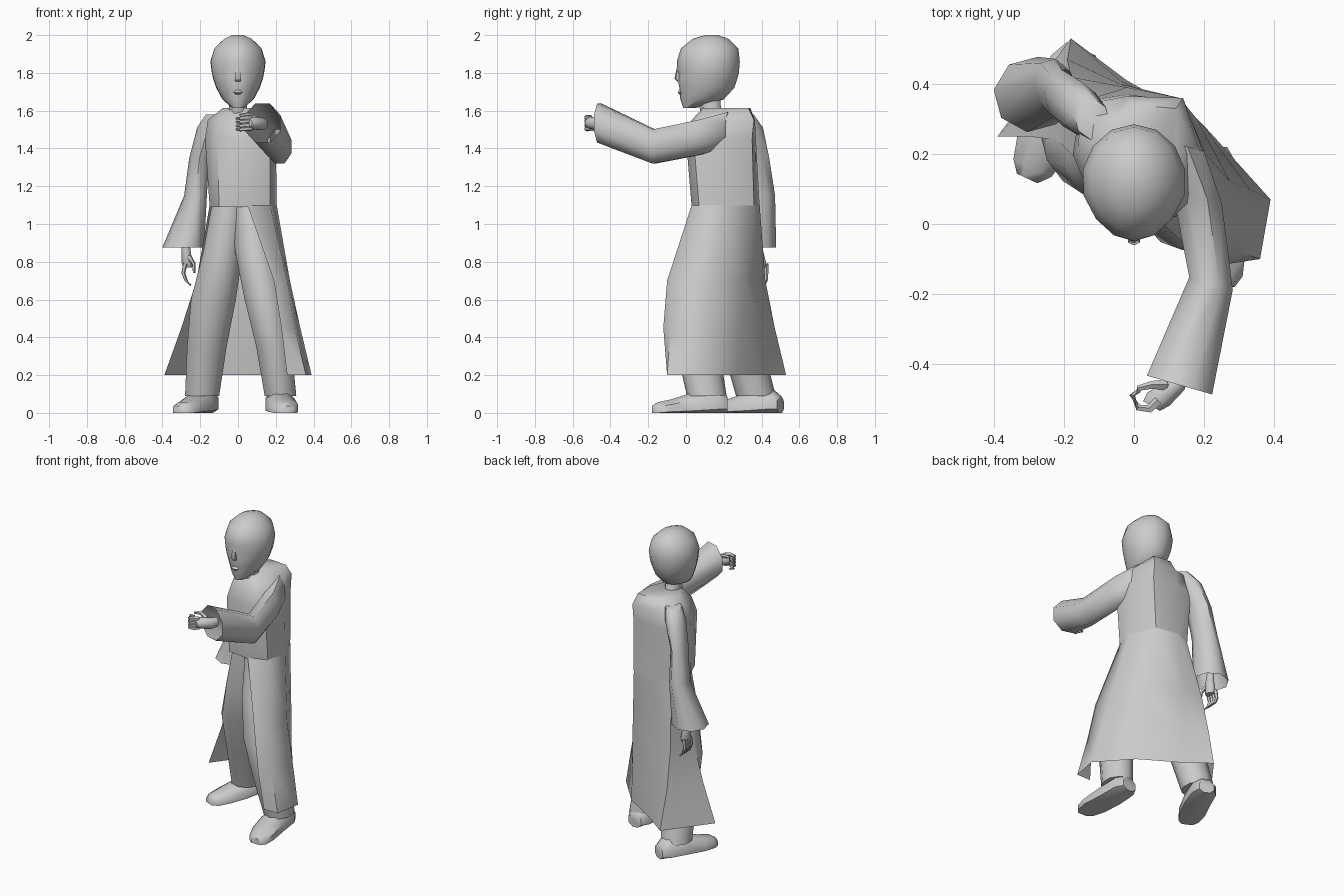
import bpy, bmesh, math
from mathutils import Vector

if "Cube" in bpy.data.objects:
    bpy.data.objects.remove(bpy.data.objects["Cube"], do_unlink=True)

grey = bpy.data.materials.new("plain_grey")
grey.use_nodes = True
grey.diffuse_color = (0.6, 0.6, 0.6, 1)
grey.node_tree.nodes["Principled BSDF"].inputs["Base Color"].default_value = (0.6, 0.6, 0.6, 1)


def loft(name, rings, closed=True, cap_start=True, cap_end=True, angle=55):
    """Skin a list of equally long point rings."""
    bm = bmesh.new()
    rows = [[bm.verts.new(p) for p in ring] for ring in rings]
    count = len(rows[0])
    for low, high in zip(rows, rows[1:]):
        for i in range(count if closed else count - 1):
            j = (i + 1) % count
            bm.faces.new((low[i], low[j], high[j], high[i]))
    if closed and cap_start:
        bm.faces.new(rows[0][::-1])
    if closed and cap_end:
        bm.faces.new(rows[-1])
    bmesh.ops.recalc_face_normals(bm, faces=bm.faces)
    mesh = bpy.data.meshes.new(name)
    bm.to_mesh(mesh)
    bm.free()
    mesh.materials.append(grey)
    obj = bpy.data.objects.new(name, mesh)
    bpy.context.collection.objects.link(obj)
    bpy.ops.object.select_all(action='DESELECT')
    obj.select_set(True)
    bpy.context.view_layer.objects.active = obj
    bpy.ops.object.shade_smooth_by_angle(angle=math.radians(angle))
    return obj


def tube(name, sections, sides=8, upright=False, turn=0, **options):
    """Loft ellipses (x, y, z, half width, half depth), lying flat or upright."""
    t = math.radians(turn)
    across = Vector((math.cos(t), math.sin(t), 0))
    other = Vector((0, 0, 1)) if upright else Vector((-math.sin(t), math.cos(t), 0))
    rings = []
    for x, y, z, a, b in sections:
        ring = []
        for i in range(sides):
            s = math.tau * (i + 0.5) / sides
            p = Vector((x, y, z)) + across * a * math.cos(s) + other * b * math.sin(s)
            p.z = max(p.z, 0)
            ring.append(p)
        rings.append(ring)
    return loft(name, rings, **options)


def finger(name, points, radius):
    """A thin tapering digit along a path."""
    rings = []
    for k, p in enumerate(points):
        p = Vector(p)
        ahead = Vector(points[min(k + 1, len(points) - 1)]) - Vector(points[max(k - 1, 0)])
        u = ahead.orthogonal().normalized()
        v = ahead.cross(u).normalized()
        r = radius * (1 - 0.5 * k / (len(points) - 1))
        rings.append([p + r * (u * math.cos(i * math.tau / 5) + v * math.sin(i * math.tau / 5))
                      for i in range(5)])
    return loft(name, rings)


def level(z, outline):
    return [(x, y, z) for x, y in outline]


# Coat body, from waist to collar
waist = [(.05, .03), (.17, .07), (.205, .2), (.13, .36), (-.02, .39), (-.13, .34), (-.15, .17), (-.1, .05)]
chest = [(.06, 0), (.17, .04), (.2, .2), (.14, .35), (-.02, .37), (-.15, .35), (-.175, .2), (-.11, .04)]
shoulder = [(.06, .03), (.15, .06), (.19, .2), (.14, .36), (-.02, .365), (-.15, .34), (-.16, .22), (-.09, .07)]
collar = [(.04, .09), (.08, .1), (.12, .2), (.12, .33), (0, .34), (-.07, .27), (-.08, .18), (-.03, .1)]
loft("coat_body", [level(1.09, waist), level(1.45, chest), level(1.55, shoulder), level(1.615, collar)])

# Coat skirt, open at the front
thigh = [(.19, -.1), (.26, -.05), (.275, .12), (.18, .3), (-.04, .4), (-.18, .42), (-.22, .24)]
knee = [(.23, -.12), (.3, -.08), (.33, .1), (.19, .29), (-.04, .41), (-.19, .47), (-.3, .25)]
hem = [(.26, -.1), (.36, -.1), (.39, .07), (.21, .27), (-.02, .41), (-.18, .53), (-.39, .25)]
loft("coat_skirt", [level(1.1, waist[:-1]), level(.7, thigh), level(.45, knee), level(.2, hem)],
     closed=False)

# Sleeves, open at the cuffs
tube("left_sleeve", [(.12, .23, 1.5, .09, .1), (.18, .08, 1.46, .08, .1),
                     (.22, -.17, 1.41, .07, .098), (.13, -.46, 1.535, .105, .112)],
     upright=True, turn=-16, cap_end=False)
tube("right_sleeve", [(-.12, .3, 1.58, .05, .06), (-.155, .33, 1.51, .06, .08),
                      (-.205, .36, 1.35, .05, .085), (-.225, .39, 1.15, .058, .085),
                      (-.29, .37, .875, .112, .108)], turn=15, cap_end=False)

# Trousers
tube("right_trouser_leg", [(-.04, .2, 1.12, .1, .13), (-.08, .19, .85, .11, .13), (-.13, .22, .6, .125, .12),
                           (-.165, .3, .35, .11, .11), (-.19, .37, .09, .095, .105)], sides=10)
tube("left_trouser_leg", [(.06, .18, 1.12, .1, .13), (.09, .11, .85, .11, .13), (.14, .05, .6, .11, .125),
                          (.19, .06, .35, .098, .115), (.225, .11, .09, .088, .105)], sides=10)

# Shoes, flattened on the ground
tube("left_shoe", [(.22, .22, .04, .05, .05), (.22, .17, .05, .08, .08), (.225, .04, .04, .085, .075),
                   (.24, -.08, .025, .085, .05), (.25, -.15, .015, .065, .045), (.255, -.18, .01, .035, .03)],
     upright=True)
tube("right_shoe", [(-.15, .5, .04, .05, .05), (-.17, .45, .05, .08, .08), (-.21, .34, .04, .085, .075),
                    (-.26, .23, .025, .085, .05), (-.29, .16, .015, .065, .045), (-.305, .13, .01, .035, .03)],
     upright=True, turn=-25)

# Neck and head
tube("neck", [(.01, .17, 1.54, .07, .08), (0, .13, 1.6, .05, .06), (0, .12, 1.7, .055, .065)])
head = tube("head", [(0, .02, 1.615, .035, .035), (0, .085, 1.66, .085, .115), (0, .11, 1.72, .118, .145),
                     (0, .114, 1.77, .135, .158), (0, .117, 1.8, .142, .163), (0, .118, 1.86, .15, .167),
                     (0, .125, 1.93, .128, .152), (0, .13, 1.98, .075, .095), (0, .135, 2, .03, .035)],
            sides=14)
for v in head.data.vertices:
    # Narrow the face and sink the eye sockets
    if v.co.y < .1:
        v.co.x *= 1 - (.1 - v.co.y) * .9
    if v.co.y < 0 and 1.78 < v.co.z < 1.84 and abs(v.co.x) > .01:
        v.co.y += .014

# Nose and lips
tube("nose", [(0, -.035, 1.755, .016, .012), (0, -.045, 1.77, .02, .016), (0, -.04, 1.83, .009, .008)], sides=6)
tube("lips", [(0, -.025, 1.685, .012, .01), (0, -.03, 1.697, .028, .014), (0, -.025, 1.71, .012, .01)], sides=6)

# Raised left hand with curled fingers
tube("left_palm", [(.14, -.42, 1.53, .022, .03), (.12, -.46, 1.53, .03, .035), (.07, -.5, 1.535, .04, .035),
                   (.05, -.52, 1.535, .03, .025)], upright=True, turn=-30)
for k in range(4):
    z = 1.565 - k * .02
    finger("left_finger", [(.07, -.505, z), (.045, -.528, z), (.012, -.525, z - .005), (-.005, -.49, z - .005),
                           (.015, -.475, z - .01)], .014)
finger("left_thumb", [(.09, -.46, 1.555), (.05, -.46, 1.58), (.01, -.47, 1.575)], .016)

# Hanging right hand
tube("right_palm", [(-.28, .38, .92, .022, .026), (-.275, .38, .86, .026, .03), (-.27, .39, .79, .03, .038),
                    (-.265, .39, .77, .024, .03)])
for k in range(4):
    y = .425 - k * .022
    finger("right_finger", [(-.28, y, .79), (-.29, y, .74), (-.275, y, .7), (-.25, y - .005, .675)], .013)
finger("right_thumb", [(-.26, .36, .83), (-.235, .345, .79), (-.232, .345, .74)], .014)
